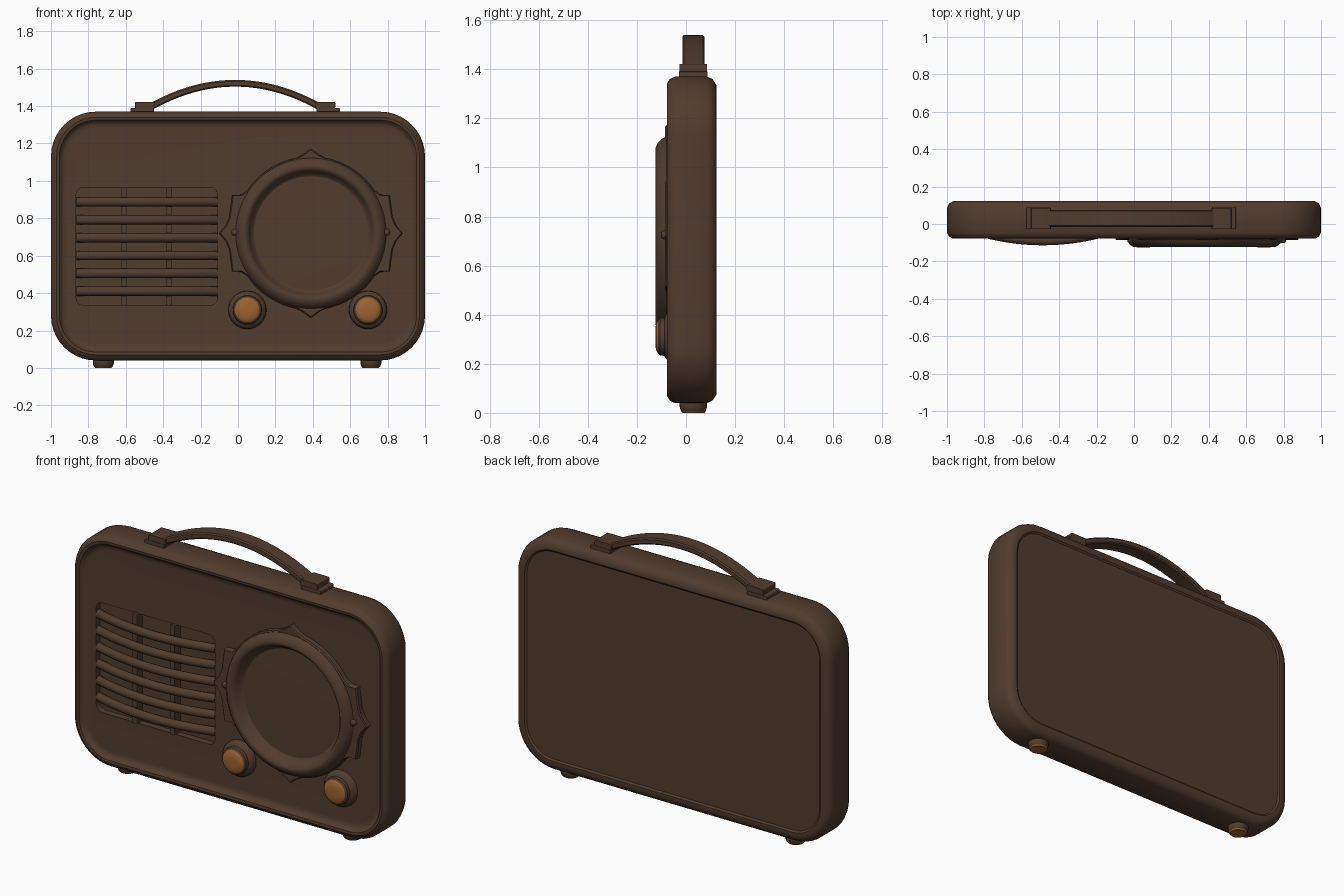
import bpy, bmesh, math
from mathutils import Vector

cube = bpy.data.objects.get("Cube")
if cube:
    bpy.data.objects.remove(cube)


def material(name, rgb):
    m = bpy.data.materials.new(name)
    m.use_nodes = True
    m.diffuse_color = (*rgb, 1)
    bsdf = m.node_tree.nodes["Principled BSDF"]
    bsdf.inputs["Base Color"].default_value = (*rgb, 1)
    bsdf.inputs["Roughness"].default_value = 0.6
    return m


BROWN = material("dark brown", (0.083, 0.045, 0.027))
AMBER = material("amber", (0.33, 0.125, 0.03))


def finish(name, bm, angle=35, amber_rule=None):
    """Turn a bmesh into a smooth object; faces meeting the rule become amber."""
    bmesh.ops.recalc_face_normals(bm, faces=bm.faces)
    if amber_rule:
        for f in bm.faces:
            f.material_index = int(amber_rule(f))
    mesh = bpy.data.meshes.new(name)
    bm.to_mesh(mesh)
    bm.free()
    mesh.materials.append(BROWN)
    if amber_rule:
        mesh.materials.append(AMBER)
    ob = bpy.data.objects.new(name, mesh)
    bpy.context.collection.objects.link(ob)
    smooth(ob, angle)
    return ob


def smooth(ob, angle=35):
    bpy.ops.object.select_all(action='DESELECT')
    ob.select_set(True)
    bpy.context.view_layer.objects.active = ob
    bpy.ops.object.shade_smooth_by_angle(angle=math.radians(angle))


def loft(loops, cap_start=True, cap_end=True):
    """Skin a row of closed loops that have equal point counts."""
    bm = bmesh.new()
    rows = [[bm.verts.new(p) for p in loop] for loop in loops]
    for a, b in zip(rows, rows[1:]):
        for i in range(len(a)):
            j = (i + 1) % len(a)
            bm.faces.new((a[i], a[j], b[j], b[i]))
    if cap_start:
        bm.faces.new(rows[0])
    if cap_end:
        bm.faces.new(rows[-1])
    return bm


def rounded_rect(x0, x1, z0, z1, r, y, steps=10):
    corners = [(x1 - r, z1 - r), (x0 + r, z1 - r), (x0 + r, z0 + r), (x1 - r, z0 + r)]
    pts = []
    for q, (cx, cz) in enumerate(corners):
        for i in range(steps + 1):
            a = math.pi / 2 * (q + i / steps)
            pts.append(Vector((cx + r * math.cos(a), y, cz + r * math.sin(a))))
    return pts


def circle(cx, cz, r, y, n):
    return [Vector((cx + r * math.cos(math.tau * i / n), y,
                    cz + r * math.sin(math.tau * i / n))) for i in range(n)]


def lathe(cx, cz, profile, n=32, **caps):
    """Turn (radius, y) points about a front-to-back axis."""
    return loft([circle(cx, cz, r, y, n) for r, y in profile], **caps)


def box(name, x0, x1, y0, y1, z0, z1, bevel):
    bm = loft([rounded_rect(x0, x1, z0, z1, bevel, y, 3) for y in (y0, y1)])
    return finish(name, bm)


# Case: rounded shell with a raised rim around front and back panels
case_profile = [(0.09, 0.115), (0.07, 0.115), (0.06, 0.123), (0.035, 0.124),
                (0.01, 0.108), (0, 0.085), (0, -0.045), (0.01, -0.066),
                (0.03, -0.078), (0.045, -0.076), (0.058, -0.06), (0.07, -0.053),
                (0.09, -0.052)]
case = finish("case", loft([rounded_rect(-1 + d, 1 - d, 0.04 + d, 1.37 - d, 0.24 - d, y)
                            for d, y in case_profile]))

# Grille opening cut into the front panel
cutter = finish("grille_cutter", loft([rounded_rect(-0.865, -0.11, 0.335, 0.965, 0.04, y)
                                       for y in (-0.2, -0.015)]))
cutter.hide_render = True
cut = case.modifiers.new("grille_opening", 'BOOLEAN')
cut.operation, cut.solver, cut.object = 'DIFFERENCE', 'EXACT', cutter
bpy.ops.object.select_all(action='DESELECT')
bpy.context.view_layer.objects.active = case
case.select_set(True)
bpy.ops.object.modifier_apply(modifier=cut.name)
bpy.data.objects.remove(cutter)
smooth(case)

# Grille: six bowed slats in front of two uprights
for k in range(6):
    z = 0.41 + 0.0955 * k
    loops = []
    for i in range(17):
        t = i / 8 - 1
        y = -0.091 + 0.058 * t * t
        loops.append([Vector((-0.487 + 0.377 * t, y + 0.023 * math.cos(a), z + 0.025 * math.sin(a)))
                      for a in (math.tau * s / 12 for s in range(12))])
    finish(f"grille_slat_{k + 1}", loft(loops), 50)
for side, x in (("right", -0.61), ("left", -0.37)):
    box(f"grille_upright_{side}", x - 0.015, x + 0.015, -0.068, -0.01, 0.335, 0.968, 0.006)

# Dial plate: circle with points above and below and a wing on each side
DX, DZ = 0.39, 0.72
quarter = [(0, 0.49), (5, 0.458), (11, 0.445), (26, 0.468), (29, 0.425)]
quarter += [(a, 0.41) for a in range(34, 80, 5)] + [(84, 0.422), (90, 0.452)]
half = quarter + [(180 - a, r) for a, r in quarter[-2::-1]]
outline = half + [(360 - a, r) for a, r in half[-2:0:-1]]


def dial_loop(y, radius=None, shrink=0):
    return [Vector((DX + (radius or r - shrink) * math.cos(math.radians(a)), y,
                    DZ + (radius or r - shrink) * math.sin(math.radians(a)))) for a, r in outline]


finish("dial_plate", loft([dial_loop(-0.045), dial_loop(-0.08), dial_loop(-0.086, shrink=0.006),
                           dial_loop(-0.086, radius=0.36)], cap_start=False, cap_end=False))

# Dial bezel and the sunken dial face
bezel = [(0.405, -0.08), (0.397, -0.098), (0.38, -0.115), (0.36, -0.124), (0.345, -0.122),
         (0.33, -0.105), (0.318, -0.075), (0.305, -0.068)]
finish("dial_bezel", lathe(DX, DZ, bezel, 64, cap_start=False, cap_end=False), 50)
finish("dial_face", lathe(DX, DZ, [(0.31, -0.067), (0.2, -0.069), (0.08, -0.07)], 64,
                          cap_start=False))

# Rivets on the dial wings
for side, x in (("right", -0.018), ("left", 0.795)):
    finish(f"dial_rivet_{side}", lathe(x, 0.725, [(0.018, -0.08), (0.018, -0.094),
                                                  (0.011, -0.101)], 14), 60)

# Knobs with amber caps
knob = [(0.103, -0.045), (0.1, -0.07), (0.088, -0.084), (0.078, -0.088), (0.076, -0.106),
        (0.066, -0.115), (0.055, -0.122), (0.03, -0.125)]
for side, x in (("right", 0.05), ("left", 0.695)):
    finish(f"knob_{side}", lathe(x, 0.31, knob), 40,
           lambda f: f.calc_center_median().y < -0.1165)

# Feet with amber pads underneath
for side, x in (("right", -0.72), ("left", 0.71)):
    loops = [[Vector((x + r * math.cos(a), 0.03 + r * math.sin(a), z))
              for a in (math.tau * s / 24 for s in range(24))]
             for r, z in ((0.057, 0.06), (0.056, 0.025), (0.05, 0.006), (0.044, 0))]
    finish(f"foot_{side}", loft(loops), 35, lambda f: f.normal.z < -0.6)

# Handle brackets: a base plate with a clamp on top
for side, s in (("right", -1), ("left", 1)):
    c = -0.015
    for part, inner, outer, y0, y1, z0, z1 in (("base", 0.435, 0.56, -0.028, 0.088, 1.36, 1.39),
                                             ("clamp", 0.43, 0.535, -0.026, 0.086, 1.386, 1.422)):
        x0, x1 = sorted((c + s * inner, c + s * outer))
        box(f"handle_{part}_{side}", x0, x1, y0, y1, z0, z1, 0.006)

# Handle strap: flat band arched between the brackets
loops = []
for i in range(25):
    t = i / 12 - 1
    top = 1.54 - 0.125 * t * t
    centre = Vector((-0.015 + 0.45 * t, 0.03, top - 0.018))
    up = Vector((0.25 * t, 0, 0.45)).normalized()
    side = Vector((0, 1, 0))
    loops.append([centre + side * (0.045 * u) + up * (0.018 * v)
                  for u, v in ((-1, -0.6), (-0.85, -1), (0.85, -1), (1, -0.6),
                               (1, 0.6), (0.85, 1), (-0.85, 1), (-1, 0.6))])
finish("handle_strap", loft(loops))
